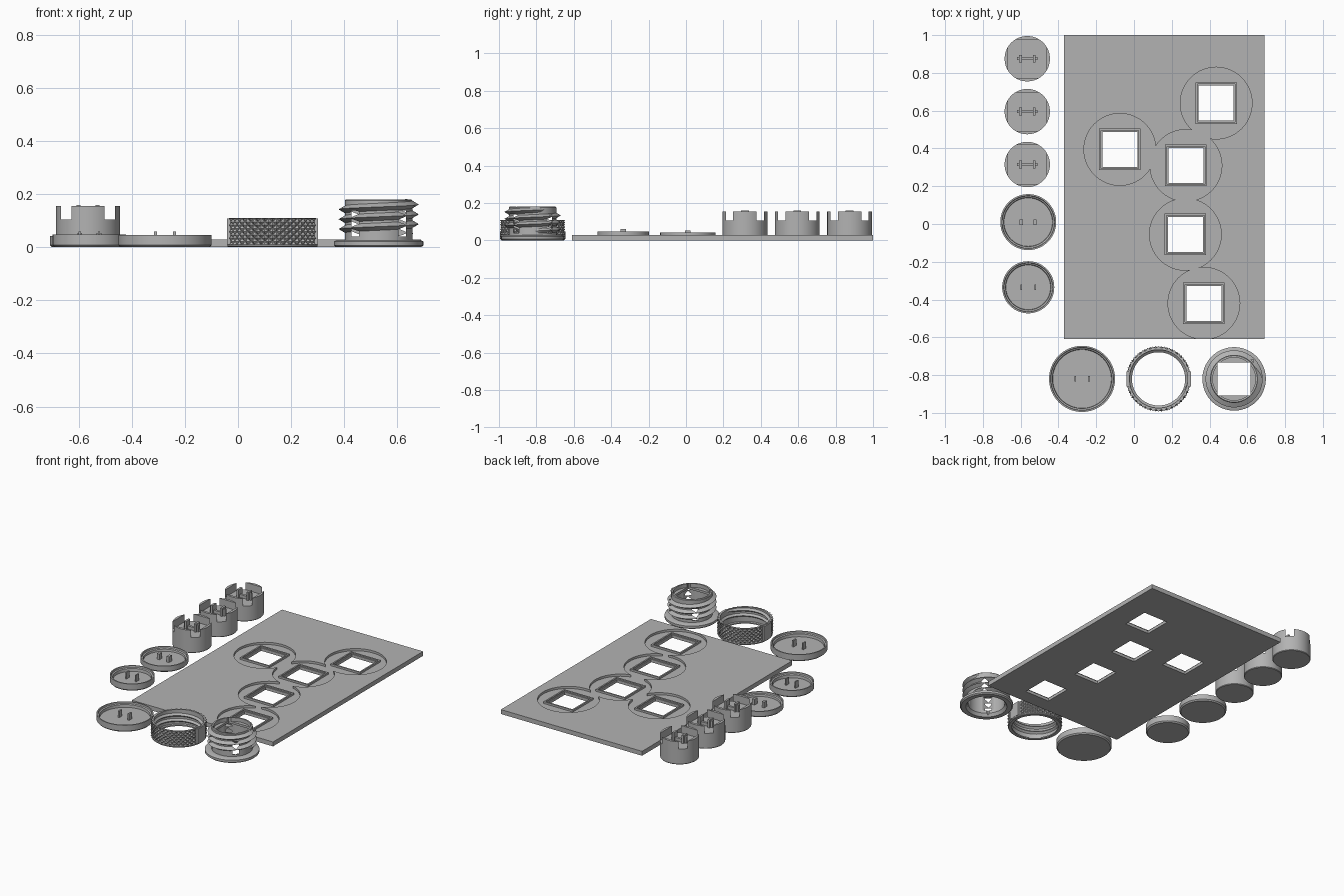
import bpy, bmesh, math
from mathutils import Matrix, Vector

if "Cube" in bpy.data.objects:
    bpy.data.objects.remove(bpy.data.objects["Cube"], do_unlink=True)

GREY = (0.45, 0.45, 0.45, 1)
mat = bpy.data.materials.new("plain grey")
mat.use_nodes = True
mat.diffuse_color = GREY
mat.node_tree.nodes["Principled BSDF"].inputs["Base Color"].default_value = GREY


def finish(bm, name, loc=(0, 0, 0)):
    bmesh.ops.recalc_face_normals(bm, faces=bm.faces)
    me = bpy.data.meshes.new(name)
    bm.to_mesh(me)
    bm.free()
    me.materials.append(mat)
    ob = bpy.data.objects.new(name, me)
    bpy.context.collection.objects.link(ob)
    ob.location = loc
    return ob


def box(name, x, y, z0, z1, hx, hy):
    bm = bmesh.new()
    bmesh.ops.create_cube(bm, size=1)
    bmesh.ops.scale(bm, vec=(2 * hx, 2 * hy, z1 - z0), verts=bm.verts)
    return finish(bm, name, (x, y, (z0 + z1) / 2))


def lathe(name, x, y, profile, segs=72):
    """Revolve (radius, z) points; closed loop unless it starts on the axis."""
    bm = bmesh.new()
    turn0 = math.pi / segs if segs == 4 else 0
    rings = []
    for i in range(segs):
        a = turn0 + math.tau * i / segs
        rings.append([bm.verts.new((r * math.cos(a), r * math.sin(a), z)) for r, z in profile])
    n = len(profile)
    for i in range(segs):
        p, q = rings[i], rings[(i + 1) % segs]
        for k in range(n - 1 if profile[0][0] == 0 else n):
            m = (k + 1) % n
            bm.faces.new((p[k], q[k], q[m], p[m]))
    bmesh.ops.remove_doubles(bm, verts=bm.verts, dist=1e-5)
    return finish(bm, name, (x, y, 0))


def disc(name, x, y, z0, z1, r):
    return lathe(name, x, y, [(0, z0), (r, z0), (r, z1), (0, z1)])


def helix(name, x, y, root, crest, z0, pitch, turns, half):
    """Triangular screw thread that fades out at both ends."""
    bm = bmesh.new()
    n = int(turns * 60)
    prev = None
    for k in range(n + 1):
        a, z = math.tau * k / 60, z0 + pitch * k / 60
        c = root + (crest - root) * max(0.1, min(1, k / 6, (n - k) / 6))
        cur = [bm.verts.new((r * math.cos(a), r * math.sin(a), h))
               for r, h in ((root, z - half), (c, z), (root, z + half))]
        if prev:
            for i in range(3):
                j = (i + 1) % 3
                bm.faces.new((prev[i], prev[j], cur[j], cur[i]))
        else:
            bm.faces.new(cur)
        prev = cur
    bm.faces.new(prev)
    return finish(bm, name, (x, y, 0))


def cut(ob, *cutters):
    for c in cutters:
        c.hide_render = True
        mod = ob.modifiers.new("cut", 'BOOLEAN')
        mod.operation, mod.solver, mod.object = 'DIFFERENCE', 'EXACT', c
    bpy.context.view_layer.update()
    deps = bpy.context.evaluated_depsgraph_get()
    me = bpy.data.meshes.new_from_object(ob.evaluated_get(deps))
    ob.modifiers.clear()
    ob.data = me
    for c in cutters:
        bpy.data.objects.remove(c, do_unlink=True)


# Base plate with round recesses and framed square windows
plate = box("base_plate", 0.16, 0.195, 0, 0.03, 0.53, 0.805)
S = math.sqrt(2)
sites = [(0.435, 0.64), (-0.075, 0.395), (0.275, 0.31), (0.272, -0.055), (0.37, -0.42)]
for x, y in sites:
    cut(plate, disc("recess_cutter", x, y, 0.015, 0.05, 0.19))
for x, y in sites:
    cut(plate, box("window_cutter", x, y, -0.02, 0.05, 0.11, 0.11))
    lathe("window_frame", x, y, [(r * S, z) for r, z in (
        (0.093, 0), (0.11, 0), (0.11, 0.028), (0.1, 0.028), (0.1, 0.02), (0.093, 0.02))], 4)

# Three key caps: notched rim, two posts joined by a low bar
for y in (0.875, 0.595, 0.315):
    x = -0.565
    cap = lathe("key_cap", x, y, [(0, 0), (0.117, 0), (0.12, 0.004), (0.12, 0.155), (0, 0.155)])
    cut(cap, box("pocket_cutter", x, y, 0.105, 0.2, 0.102, 0.102))
    for s in (-1, 1):
        box("cap_post", x + s * 0.036, y, 0.1, 0.16, 0.007, 0.021)
        box("cap_post_rib", x + s * 0.046, y, 0.1, 0.15, 0.009, 0.008)
    box("cap_bar", x, y, 0.1, 0.125, 0.036, 0.008)

# Shallow dishes with two posts
for x, y, r, h, w in ((-0.56, 0.01, 0.148, 0.042, 0.009),
                      (-0.56, -0.335, 0.138, 0.048, 0.004),
                      (-0.275, -0.82, 0.175, 0.047, 0.005)):
    lathe("dish", x, y, [(0, 0), (r - 0.008, 0), (r, 0.008), (r, h), (r - 0.008, h),
                         (r - 0.01, h - 0.01), (r - 0.018, h - 0.014),
                         (r - 0.02, 0.015), (0, 0.015)])
    for s in (-1, 1):
        box("dish_post", x + s * 0.036, y, 0.01, h + 0.012, w, 0.015)

# Knurled ring with an inner thread
RX, RY = 0.13, -0.82
lathe("knurled_ring", RX, RY, [(0.154, 0.012), (0.146, 0.008), (0.146, 0), (0.166, 0),
                               (0.17, 0.004), (0.17, 0.01), (0.163, 0.01),
                               (0.163, 0.11), (0.154, 0.11)])
helix("ring_thread", RX, RY, 0.157, 0.141, 0.025, 0.036, 2, 0.014)
bm = bmesh.new()
cols, rows = 36, 8
step, dz = math.tau / cols, 0.098 / rows
for j in range(rows + 1):
    for i in range(cols):
        a0 = (i + 0.5 * (j % 2)) * step
        if abs(math.cos(a0)) > 0.96:
            continue

        def at(da, h, r):
            z = min(max((j + h) * dz, 0), rows * dz) + 0.01
            return bm.verts.new((r * math.cos(a0 + da), r * math.sin(a0 + da), z))
        base = [at(-step / 2, 0, 0.162), at(0, -1, 0.162), at(step / 2, 0, 0.162), at(0, 1, 0.162)]
        tip = at(0, 0, 0.174)
        for k in range(4):
            bm.faces.new((base[k], base[(k + 1) % 4], tip))
finish(bm, "ring_knurling", (RX, RY, 0))

# Plain panels on both sides of the ring
for s in (-1, 1):
    box("ring_panel", RX + s * 0.163, RY, 0.01, 0.108, 0.008, 0.04)

# Threaded tower with flange, square opening and corner slots
TX, TY = 0.53, -0.82
tower = lathe("threaded_tower", TX, TY, [
    (0, 0.14), (0.116, 0.14), (0.116, 0.02), (0.13, 0), (0.16, 0), (0.168, 0.007), (0.168, 0.022),
    (0.155, 0.028), (0.127, 0.028), (0.127, 0.176), (0.123, 0.18),
    (0.113, 0.18), (0.113, 0.155), (0, 0.155)])
thread = helix("tower_thread", TX, TY, 0.122, 0.151, 0.05, 0.037, 3.1, 0.017)
cut(tower, box("opening_cutter", TX, TY, -0.1, 0.3, 0.088, 0.088))
for part in (tower, thread):
    cut(part, box("slot_cutter", TX, TY, 0.04, 0.138, 0.103, 0.103))

# Smooth round walls, keep edges crisp
for ob in bpy.context.view_layer.objects:
    ob.select_set(ob.type == 'MESH' and mat.name in ob.data.materials)
bpy.context.view_layer.objects.active = plate
bpy.ops.object.shade_smooth_by_angle(angle=math.radians(25))
